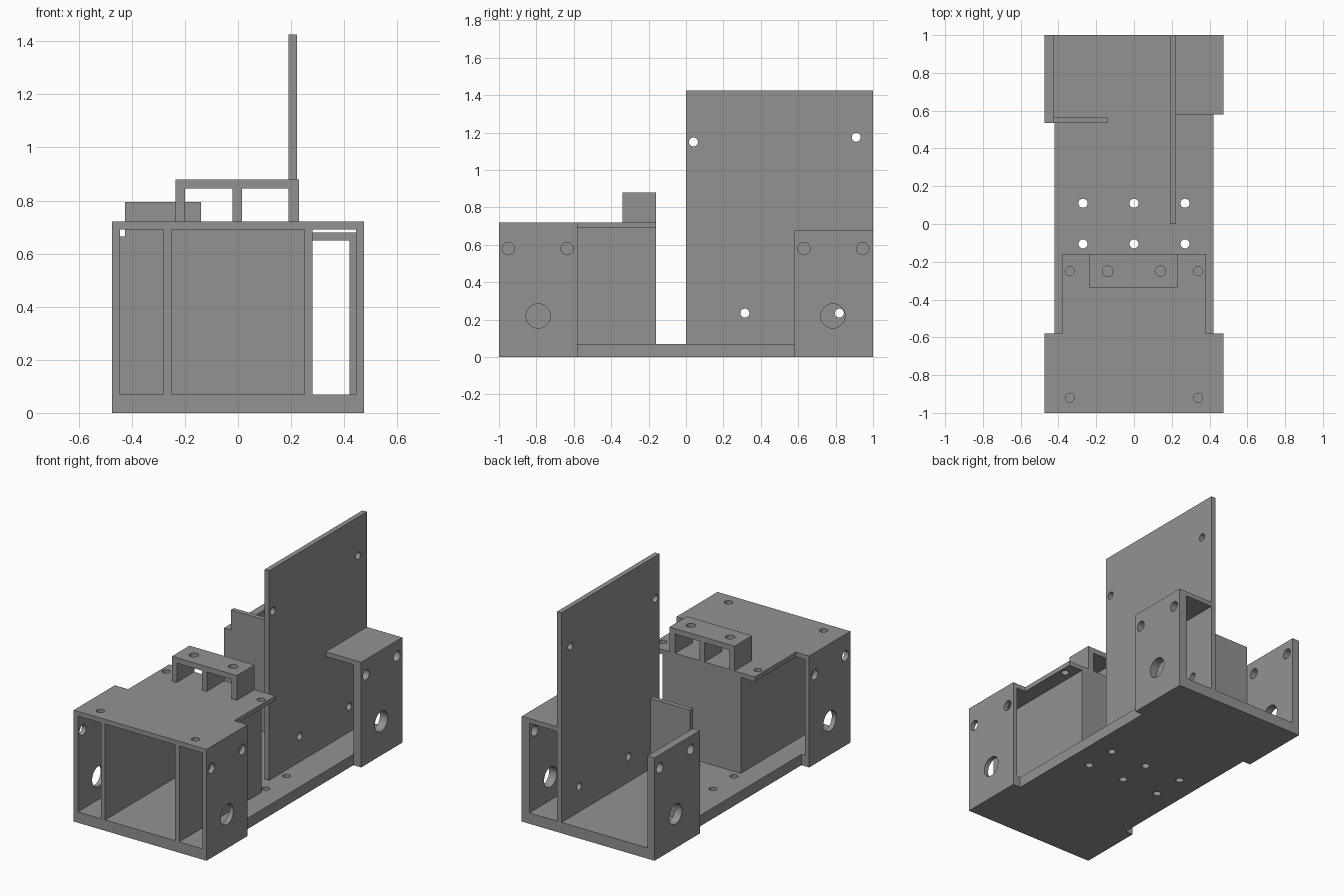
import bpy, bmesh
from mathutils import Matrix, Vector

if "Cube" in bpy.data.objects:
    bpy.data.objects.remove(bpy.data.objects["Cube"])

grey = bpy.data.materials.new("plain grey")
grey.diffuse_color = (0.29, 0.29, 0.29, 1)
grey.use_nodes = True
grey.node_tree.nodes["Principled BSDF"].inputs["Base Color"].default_value = grey.diffuse_color


def prism(name, outline, z0, z1):
    """Extrude a counter-clockwise xy outline from z0 to z1."""
    bm = bmesh.new()
    face = bm.faces.new([bm.verts.new((x, y, z0)) for x, y in outline])
    ext = bmesh.ops.extrude_face_region(bm, geom=[face])
    top = [v for v in ext["geom"] if isinstance(v, bmesh.types.BMVert)]
    bmesh.ops.translate(bm, verts=top, vec=(0, 0, z1 - z0))
    bmesh.ops.recalc_face_normals(bm, faces=bm.faces)
    mesh = bpy.data.meshes.new(name)
    bm.to_mesh(mesh)
    bm.free()
    mesh.materials.append(grey)
    obj = bpy.data.objects.new(name, mesh)
    bpy.context.collection.objects.link(obj)
    return obj


def box(name, x0, x1, y0, y1, z0, z1):
    return prism(name, [(x0, y0), (x1, y0), (x1, y1), (x0, y1)], z0, z1)


def drill(obj, axis, holes):
    """Cut round holes (x, y, z, radius, depth) along an axis."""
    bm = bmesh.new()
    turn = Vector((0, 0, 1)).rotation_difference(Vector(axis)).to_matrix().to_4x4()
    for x, y, z, r, depth in holes:
        bmesh.ops.create_cone(bm, cap_ends=True, segments=32, radius1=r, radius2=r,
                              depth=depth, matrix=Matrix.Translation((x, y, z)) @ turn)
    mesh = bpy.data.meshes.new("hole_cutter")
    bm.to_mesh(mesh)
    bm.free()
    mesh.materials.append(grey)
    cutter = bpy.data.objects.new("hole_cutter", mesh)
    bpy.context.collection.objects.link(cutter)
    cutter.hide_render = True
    mod = obj.modifiers.new("holes", "BOOLEAN")
    mod.operation, mod.solver, mod.object = "DIFFERENCE", "EXACT", cutter
    bpy.context.view_layer.objects.active = obj
    bpy.ops.object.modifier_apply(modifier=mod.name)
    bpy.data.objects.remove(cutter)


X, Z = (1, 0, 0), (0, 0, 1)

# Floor with wider ends and six mounting holes
floor = prism("floor", [(-.475, -1), (.475, -1), (.475, -.58), (.42, -.58), (.42, .58),
                        (.475, .58), (.475, 1), (-.475, 1), (-.475, .535), (-.42, .535),
                        (-.42, -.58), (-.475, -.58)], 0, .07)
drill(floor, Z, [(x, y, .035, .024, .3) for x in (-.27, 0, .27) for y in (-.105, .11)])

# Front housing roof, narrowing toward the middle
roof = prism("front_roof", [(-.475, -1), (.475, -1), (.475, -.58), (.38, -.58), (.38, -.16),
                            (-.38, -.16), (-.38, -.58), (-.475, -.58)], .69, .72)
drill(roof, Z, [(x, y, .705, .024, .2) for x in (-.34, .34) for y in (-.92, -.25)])

# Front housing side walls and the inner bay walls
for side, s in (("left", -1), ("right", 1)):
    a, b = sorted((s * .445, s * .475))
    wall = box(f"front_{side}_wall", a, b, -1, -.58, .07, .69)
    drill(wall, X, [(s * .46, -.95, .58, .033, .2), (s * .46, -.635, .58, .033, .2),
                    (s * .46, -.79, .22, .065, .2)])
    a, b = sorted((s * .25, s * .28))
    box(f"bay_{side}_wall", a, b, -1, -.16, .07, .69)
box("bay_back_wall", -.25, .25, -.19, -.16, .07, .69)

# Raised bridge on three legs
bridge = box("bridge_top", -.235, .23, -.34, -.16, .845, .88)
drill(bridge, Z, [(x, -.25, .86, .028, .2) for x in (-.14, .14)])
for i, (a, b) in enumerate(((-.235, -.2), (-.02, .015), (.19, .23))):
    box(f"bridge_leg_{i + 1}", a, b, -.34, -.16, .72, .845)

# Tall mounting plate
plate = box("tall_plate", .19, .222, 0, 1, .07, 1.425)
drill(plate, X, [(.205, y, z, .024, .2) for y, z in
                 ((.04, 1.15), (.91, 1.175), (.315, .235), (.82, .235))])

# Rear side walls, right roof and left cross panel
rear_holes = ((.63, .58, .033), (.945, .58, .033), (.785, .22, .065))
rear_left = box("rear_left_wall", -.475, -.425, .535, 1, .07, .665)
rear_right = box("rear_right_wall", .42, .475, .58, 1, .07, .68)
for wall, x in ((rear_left, -.45), (rear_right, .45)):
    drill(wall, X, [(x, y, z, r, .2) for y, z, r in rear_holes])
box("rear_right_roof", .222, .42, .58, 1, .65, .68)
box("cross_panel", -.425, -.14, .535, .565, .07, .795)
